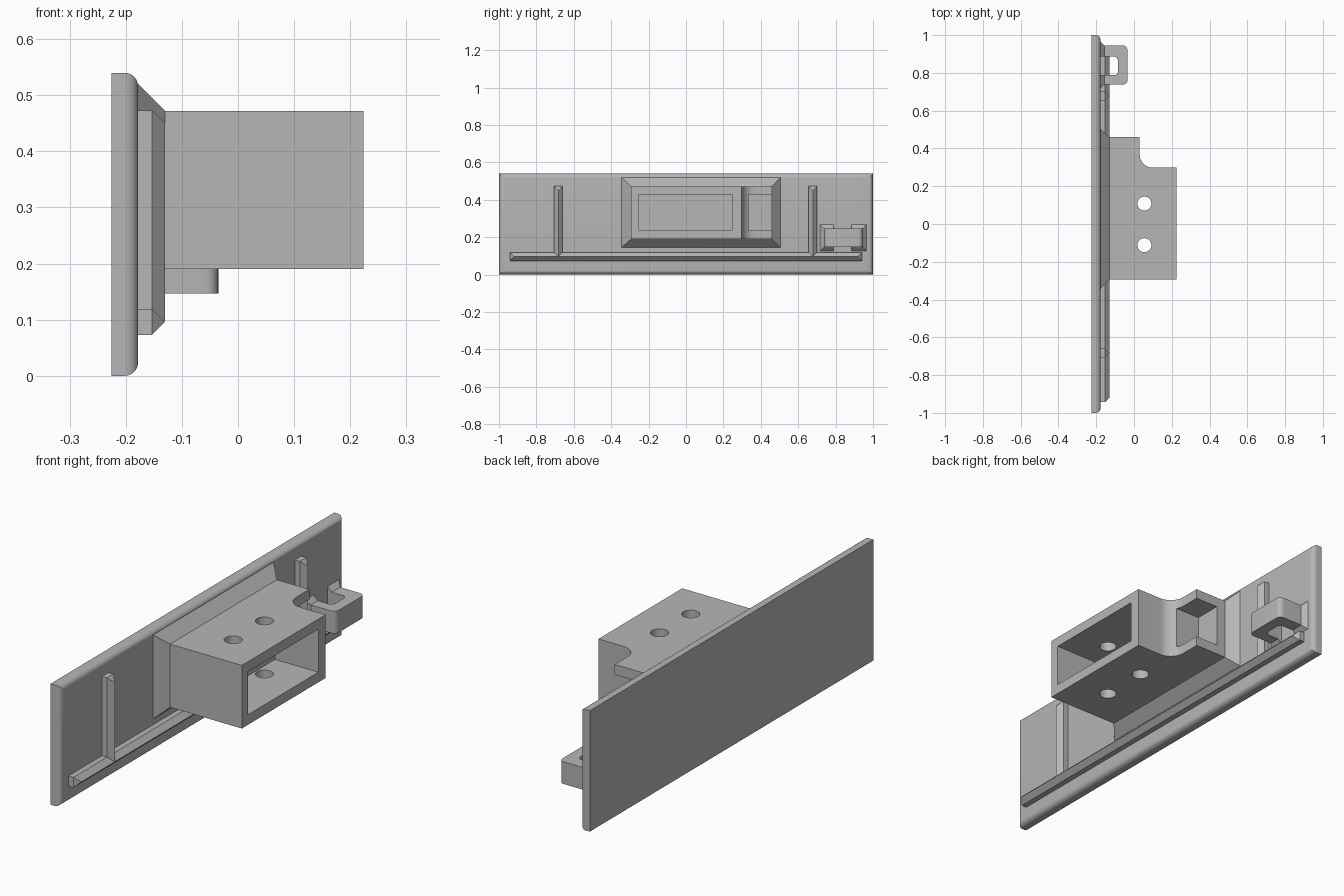
import bpy, bmesh, math

if "Cube" in bpy.data.objects:
    bpy.data.objects.remove(bpy.data.objects["Cube"])

grey = bpy.data.materials.new("plain grey")
grey.use_nodes = True
grey.diffuse_color = (0.47, 0.47, 0.47, 1)
grey.node_tree.nodes["Principled BSDF"].inputs["Base Color"].default_value = (0.47, 0.47, 0.47, 1)

FACE = -0.178   # plate's mounting face
EDGE = -0.153   # where the rib slopes begin
RIDGE = -0.13   # rib ridge, also the collar's outer end


def finish(name, bm):
    bmesh.ops.recalc_face_normals(bm, faces=bm.faces[:])
    mesh = bpy.data.meshes.new(name)
    bm.to_mesh(mesh)
    bm.free()
    mesh.materials.append(grey)
    obj = bpy.data.objects.new(name, mesh)
    bpy.context.collection.objects.link(obj)
    return obj


def hull(name, points):
    bm = bmesh.new()
    for p in points:
        bm.verts.new(p)
    bmesh.ops.convex_hull(bm, input=bm.verts[:])
    bmesh.ops.dissolve_limit(bm, angle_limit=0.01, verts=bm.verts[:], edges=bm.edges[:])
    return finish(name, bm)


def rect(x, y0, y1, z0, z1):
    return [(x, y, z) for y in (y0, y1) for z in (z0, z1)]


def box(name, x0, x1, *yz):
    return hull(name, rect(x0, *yz) + rect(x1, *yz))


def prism(name, outline, z0, z1):
    bm = bmesh.new()
    face = bm.faces.new([bm.verts.new((x, y, z0)) for x, y in outline])
    new = bmesh.ops.extrude_face_region(bm, geom=[face])["geom"]
    verts = [v for v in new if isinstance(v, bmesh.types.BMVert)]
    bmesh.ops.translate(bm, verts=verts, vec=(0, 0, z1 - z0))
    return finish(name, bm)


def arc(cx, cy, r, start, end, n=10):
    angles = [math.radians(start + (end - start) * i / n) for i in range(n + 1)]
    return [(cx + r * math.cos(a), cy + r * math.sin(a)) for a in angles]


def cut(obj, cutter):
    mod = obj.modifiers.new("cut", "BOOLEAN")
    mod.operation = "DIFFERENCE"
    mod.solver = "EXACT"
    mod.object = cutter
    bpy.context.view_layer.objects.active = obj
    bpy.ops.object.modifier_apply(modifier=mod.name)
    bpy.data.objects.remove(cutter)


def smooth(obj):
    bpy.ops.object.select_all(action="DESELECT")
    obj.select_set(True)
    bpy.context.view_layer.objects.active = obj
    bpy.ops.object.shade_smooth_by_angle(angle=math.radians(30))


def hipped_bar(name, y0, y1, z0, z1):
    # Bar with 45 degree slopes rising to a ridge on all sides
    h = min(y1 - y0, z1 - z0) / 2
    return hull(name, rect(FACE - 0.01, y0, y1, z0, z1) + rect(EDGE, y0, y1, z0, z1)
                + rect(RIDGE, y0 + h, y1 - h, z0 + h, z1 - h))


# Backing plate, rounded around its mounting face
plate = box("backing_plate", -0.225, FACE, -1, 1, 0, 0.54)
bm = bmesh.new()
bm.from_mesh(plate.data)
rim = [e for e in bm.edges if all(v.co.x > -0.2 for v in e.verts)]
bmesh.ops.bevel(bm, geom=rim, offset=0.024, segments=6, profile=0.5, affect="EDGES")
bm.to_mesh(plate.data)
bm.free()
smooth(plate)

# Sloped collar around the socket
hull("collar", rect(FACE - 0.01, -0.345, 0.505, 0.145, 0.52)
     + rect(FACE, -0.345, 0.505, 0.145, 0.52) + rect(RIDGE, -0.293, 0.46, 0.19, 0.472))

# Socket block with a curved step at one end
outline = [(RIDGE - 0.005, -0.293), (0.224, -0.293), (0.224, 0.298)]
outline += arc(0.10, 0.368, 0.07, 270, 180) + [(0.03, 0.46), (RIDGE - 0.005, 0.46)]
socket = prism("socket_block", outline, 0.19, 0.472)
cut(socket, box("cavity_cutter", 0.01, 0.3, -0.25, 0.247, 0.235, 0.427))
cut(socket, box("pocket_cutter", -0.085, 0.2, 0.335, 0.6, 0.235, 0.427))
for y in (-0.112, 0.108):
    cut(socket, prism("hole_cutter", arc(0.055, y, 0.037, 0, 348.75, 31), 0.1, 0.6))
smooth(socket)

# Long rail and two upright ribs
hipped_bar("lower_rail", -0.942, 0.94, 0.073, 0.119)
for name, y in (("front_rib", -0.683), ("back_rib", 0.678)):
    hipped_bar(name, y - 0.023, y + 0.023, 0.075, 0.473)

# Cable clip: a rounded loop standing on two flared feet
loop = [(FACE - 0.01, 0.738)] + arc(-0.058, 0.761, 0.023, -90, 0, 6)
loop += arc(-0.058, 0.922, 0.023, 0, 90, 6) + [(FACE - 0.01, 0.945)]
loop += [(FACE - 0.01, 0.886)] + arc(-0.105, 0.866, 0.02, 90, 0, 6)
loop += arc(-0.105, 0.808, 0.02, 0, -90, 6) + [(FACE - 0.01, 0.788)]
smooth(prism("clip_loop", loop, 0.147, 0.246))
for name, inner, outer, flare in (("front_clip_foot", 0.788, 0.738, -0.021),
                                  ("back_clip_foot", 0.886, 0.945, 0.021)):
    hull(name, rect(FACE - 0.005, inner, outer + flare, 0.126, 0.267)
         + rect(FACE, inner, outer + flare, 0.126, 0.267)
         + rect(FACE + 0.021, inner, outer, 0.147, 0.246))
